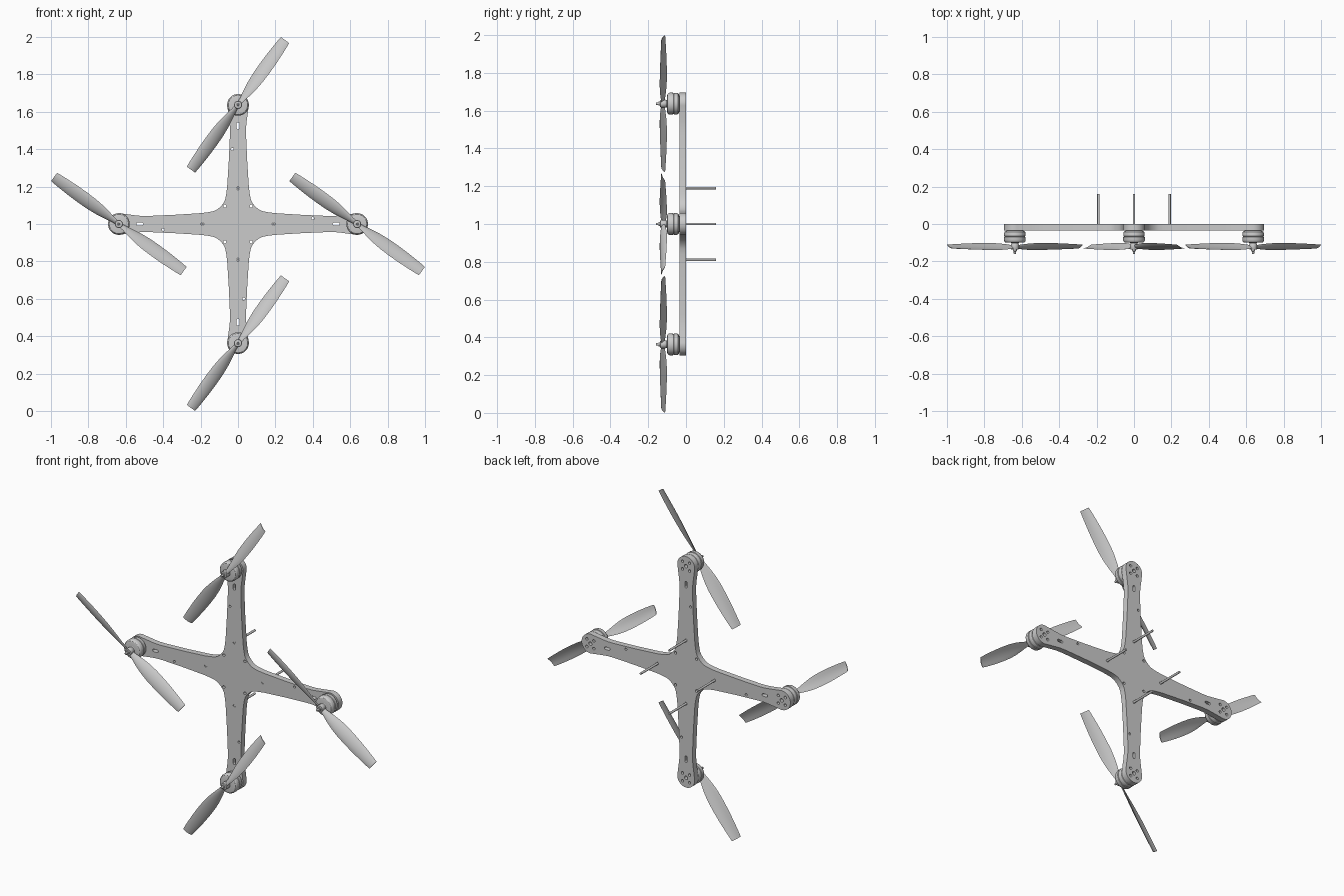
import bpy, bmesh
from math import sin, cos, pi, radians

if "Cube" in bpy.data.objects:
    bpy.data.objects.remove(bpy.data.objects["Cube"])

# Local frame: x right, y up the front view, z toward the front (-y world)
ARM = 0.637
SPOTS = [(ARM, 0, "right"), (0, ARM, "top"), (-ARM, 0, "left"), (0, -ARM, "bottom")]


def place(ob, x=0, y=0, spin=0):
    ob.rotation_euler = (pi / 2, -spin, 0)
    ob.location = (x, 0, 1 + y)
    return ob


def smooth(ob, angle=35):
    bpy.ops.object.select_all(action='DESELECT')
    ob.select_set(True)
    bpy.context.view_layer.objects.active = ob
    bpy.ops.object.shade_smooth_by_angle(angle=radians(angle))


def finish(bm, name):
    bmesh.ops.recalc_face_normals(bm, faces=bm.faces)
    me = bpy.data.meshes.new(name)
    bm.to_mesh(me)
    bm.free()
    ob = bpy.data.objects.new(name, me)
    bpy.context.collection.objects.link(ob)
    return ob


def skin(bm, rings):
    """Join closed rings of points and cap both ends."""
    loops = [[bm.verts.new(p) for p in ring] for ring in rings]
    n = len(loops[0])
    for a, b in zip(loops, loops[1:]):
        for i in range(n):
            j = (i + 1) % n
            bm.faces.new((a[i], a[j], b[j], b[i]))
    bm.faces.new(loops[0])
    bm.faces.new(loops[-1])


def lathe(bm, profile, n=32):
    skin(bm, [[(r * cos(2 * pi * i / n), r * sin(2 * pi * i / n), z) for i in range(n)]
              for r, z in profile])


def turn(p, k):
    for _ in range(k):
        p = (-p[1], p[0])
    return p


def circle(cx, cy, r, n=16, stretch=0.0):
    """Circle, or a slot lengthened along x by stretch."""
    pts = []
    for i in range(n):
        a = 2 * pi * (i + 0.5) / n
        pts.append((cx + r * cos(a) + (stretch if cos(a) > 0 else -stretch), cy + r * sin(a)))
    return pts


# Cross frame: one quadrant of outline repeated four times, with drilled holes
tip = [(ARM + 0.058 * cos(a), 0.058 * sin(a)) for a in [radians(d) for d in range(0, 106, 7)]]
edge = [(.59, .052), (.555, .047), (.52, .0435), (.48, .043), (.34, .049), (.2, .058),
        (.16, .063), (.13, .069), (.112, .077), (.1, .087)]
half = tip + edge
quadrant = half + [(.093, .093)] + [(y, x) for x, y in reversed(half)][:-1]
outline = [turn(p, k) for k in range(4) for p in quadrant]

arm_holes = [circle(.525, 0, .008, 16, .011), circle(.4, .03, .007), circle(.19, 0, .0078),
             circle(ARM, 0, .011)]
arm_holes += [circle(ARM + .033 * cos(a), .033 * sin(a), .008)
              for a in [pi / 4 + k * pi / 2 for k in range(4)]]
splines = [outline] + [[turn(p, k) for p in h] for k in range(4) for h in arm_holes]
splines += [circle(sx * .07, sy * .096, .008) for sx in (-1, 1) for sy in (-1, 1)]

cu = bpy.data.curves.new("cross_frame", 'CURVE')
cu.dimensions = '2D'
cu.fill_mode = 'BOTH'
cu.extrude = 0.0175
for pts in splines:
    s = cu.splines.new('POLY')
    s.points.add(len(pts) - 1)
    for sp, (x, y) in zip(s.points, pts):
        sp.co = (x, y, 0, 1)
    s.use_cyclic_u = True
frame = bpy.data.objects.new("cross_frame", cu)
bpy.context.collection.objects.link(frame)
place(frame)
frame.location.y = -0.0175
bpy.ops.object.select_all(action='DESELECT')
frame.select_set(True)
bpy.context.view_layer.objects.active = frame
bpy.ops.object.convert(target='MESH')
smooth(bpy.context.view_layer.objects.active)

# Standoff rods behind the frame
for k in range(4):
    x, y = turn((.19, 0), k)
    bm = bmesh.new()
    lathe(bm, [(.0065, .034), (.0065, -.16)], 16)
    smooth(place(finish(bm, "standoff_rod_" + SPOTS[k][2]), x, y))

# Motors: rounded base, bell, collar
MOTOR = [(.040, .035), (.049, .037), (.055, .042), (.057, .049), (.057, .064), (.0545, .0655),
         (.0545, .068), (.058, .0695), (.058, .086), (.056, .093), (.051, .098), (.045, .0995),
         (.022, .1), (.019, .102), (.019, .108)]
# Propeller hub, nut and shaft tip
HUB = [(.02, .107), (.021, .109), (.021, .132), (.019, .136), (.011, .137), (.011, .145),
       (.0065, .146), (.0065, .158), (.005, .16)]

# Blade stations: radius, chord, pitch in degrees
BLADE = [(.012, .028, 38), (.04, .038, 40), (.08, .055, 36), (.13, .071, 32), (.18, .079, 29),
         (.24, .080, 26), (.30, .077, 24), (.36, .070, 22), (.40, .064, 21), (.428, .058, 20)]


def blade_ring(r, chord, pitch, flip):
    """Thin cambered airfoil section, bulging to the front."""
    n, t, p = 8, radians(pitch), []
    thick = .0085 - .011 * r
    for side in (1, -1):
        for i in range(n):
            u = side * (i / n * 2 - 1)                 # runs -1..1 then back
            c = u * chord / 2
            h = .09 * chord * (1 - u * u) - .03 * chord
            h += side * thick / 2 * (1 - u * u) ** 0.5
            # clockwise edge (-y side of a blade along +x) sits forward
            yy = c * cos(t) - h * sin(t) * -1
            zz = -c * sin(t) + h * cos(t)
            p.append((flip * r, flip * yy, .122 + zz))
    return p


for k, (x, y, tag) in enumerate(SPOTS):
    bm = bmesh.new()
    lathe(bm, MOTOR, 40)
    smooth(place(finish(bm, "motor_" + tag), x, y), 30)

    bm = bmesh.new()
    lathe(bm, HUB, 24)
    for flip in (1, -1):
        skin(bm, [blade_ring(r, c, p, flip) for r, c, p in BLADE])
    spin = radians(54.1 if x == 0 else 144.1)
    smooth(place(finish(bm, "propeller_" + tag), x, y, spin), 40)
